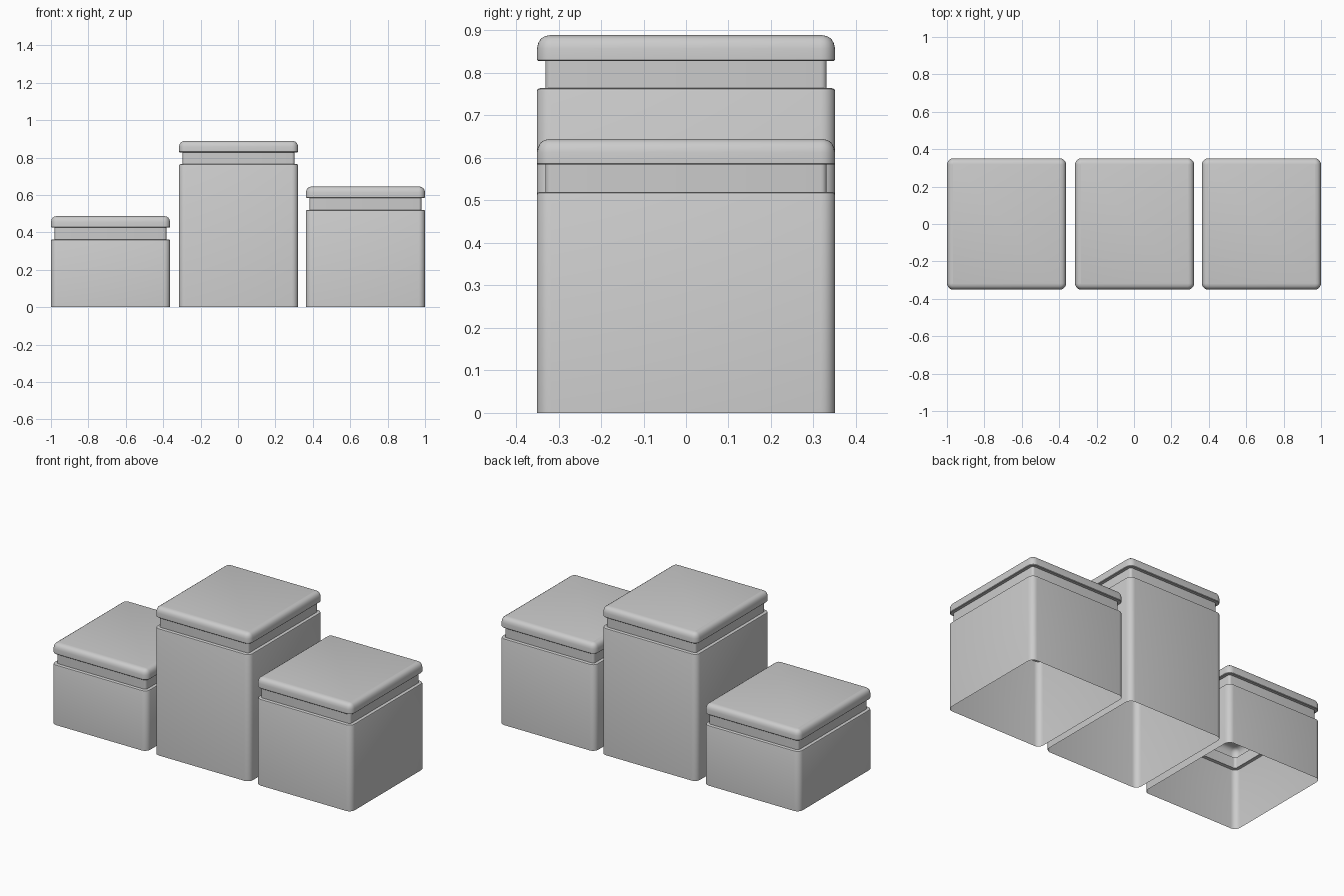
import bpy, math

if "Cube" in bpy.data.objects:
    bpy.data.objects.remove(bpy.data.objects["Cube"])

HALF_X, HALF_Y, RADIUS, SEGMENTS = 0.3185, 0.351, 0.034, 5


def ring(cx, inset, z):
    """Rounded rectangle at height z, moved inward by inset."""
    r = RADIUS - inset
    points = []
    for k, (sx, sy) in enumerate([(1, 1), (-1, 1), (-1, -1), (1, -1)]):
        for i in range(SEGMENTS + 1):
            a = math.pi / 2 * (k + i / SEGMENTS)
            points.append((cx + sx * (HALF_X - RADIUS) + r * math.cos(a),
                           sy * (HALF_Y - RADIUS) + r * math.sin(a), z))
    return points


def podium_block(name, cx, height):
    # Profile from the open base up: body, recessed neck, rounded cap
    body, neck = height - 0.125, height - 0.061
    profile = [(0, 0), (0, body - 0.007), (0.002, body - 0.002), (0.007, body),
               (0.02, body), (0.02, neck), (0.003, neck), (0, neck + 0.003),
               (0, height - 0.032), (0.003, height - 0.019), (0.009, height - 0.009),
               (0.018, height - 0.003), (0.031, height)]
    verts = [p for inset, z in profile for p in ring(cx, inset, z)]
    n = 4 * (SEGMENTS + 1)
    faces = [(j * n + i, j * n + (i + 1) % n, (j + 1) * n + (i + 1) % n, (j + 1) * n + i)
             for j in range(len(profile) - 1) for i in range(n)]
    # Flat top
    faces.append(tuple(range((len(profile) - 1) * n, len(profile) * n)))
    mesh = bpy.data.meshes.new(name)
    mesh.from_pydata(verts, [], faces)
    obj = bpy.data.objects.new(name, mesh)
    bpy.context.collection.objects.link(obj)
    bpy.ops.object.select_all(action='DESELECT')
    obj.select_set(True)
    bpy.context.view_layer.objects.active = obj
    bpy.ops.object.shade_smooth_by_angle(angle=math.radians(40))


# Three steps of different heights
podium_block("low_block", -0.6815, 0.487)
podium_block("tall_block", 0.003, 0.889)
podium_block("middle_block", 0.6815, 0.645)
